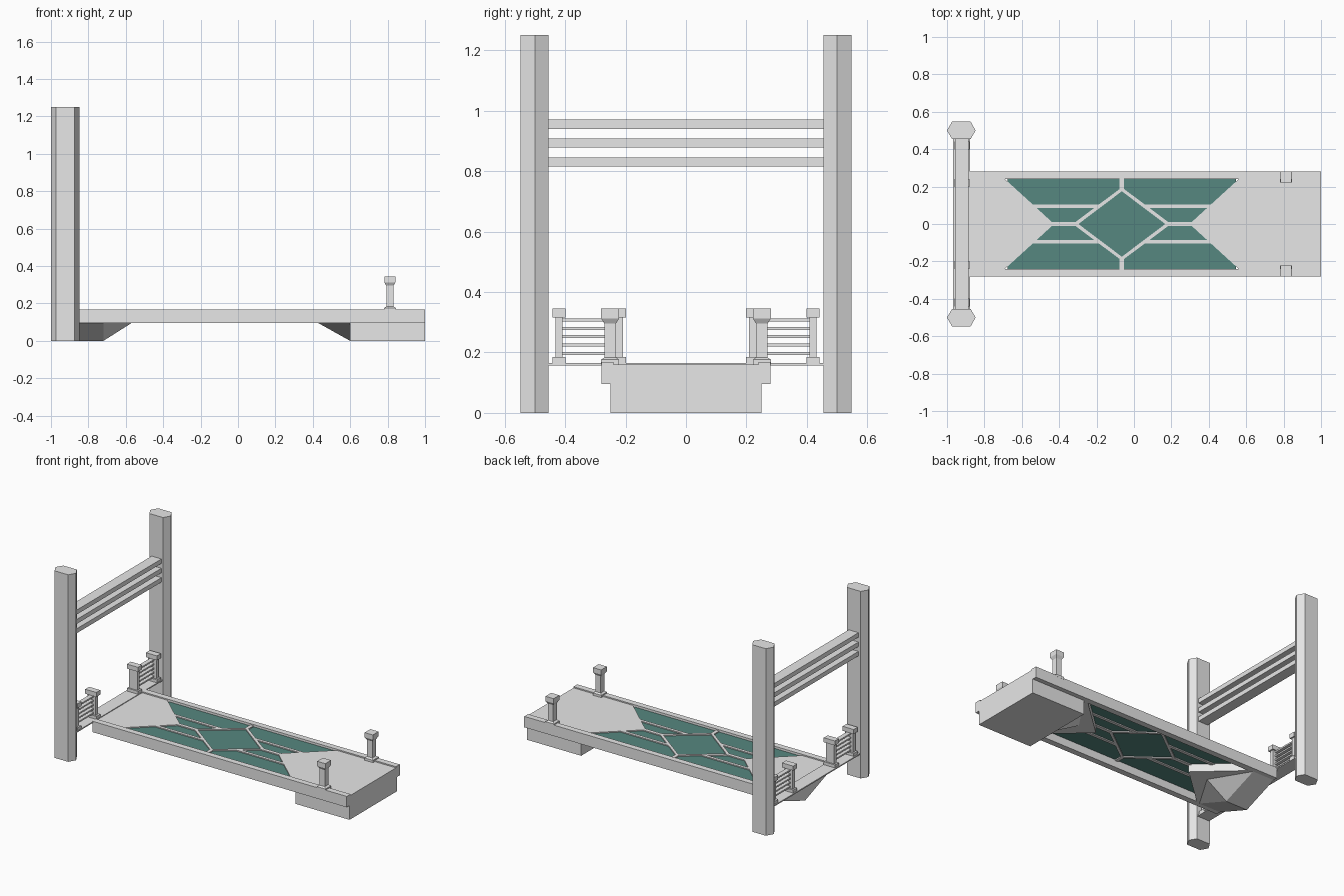
import bpy, bmesh

cube = bpy.data.objects.get("Cube")
if cube:
    bpy.data.objects.remove(cube, do_unlink=True)


def make_material(name, rgb):
    mat = bpy.data.materials.new(name)
    mat.use_nodes = True
    mat.diffuse_color = (*rgb, 1)
    mat.node_tree.nodes["Principled BSDF"].inputs["Base Color"].default_value = (*rgb, 1)
    return mat


STONE = make_material("pale_stone", (0.8, 0.8, 0.8))
GLASS = make_material("teal_glass", (0.093, 0.245, 0.214))


def loft(name, rings, mat=STONE):
    """Skin a stack of matching point rings and cap both ends."""
    bm = bmesh.new()
    loops = [[bm.verts.new(p) for p in ring] for ring in rings]
    for low, high in zip(loops, loops[1:]):
        for i in range(len(low)):
            j = (i + 1) % len(low)
            bm.faces.new((low[i], low[j], high[j], high[i]))
    bm.faces.new(loops[0][::-1])
    bm.faces.new(loops[-1])
    bmesh.ops.recalc_face_normals(bm, faces=bm.faces)
    mesh = bpy.data.meshes.new(name)
    bm.to_mesh(mesh)
    bm.free()
    mesh.materials.append(mat)
    obj = bpy.data.objects.new(name, mesh)
    bpy.context.collection.objects.link(obj)
    return obj


def prism(name, outline, z0, z1, mat=STONE):
    return loft(name, [[(x, y, z) for x, y in outline] for z in (z0, z1)], mat)


def box(name, x0, x1, y0, y1, z0, z1, mat=STONE):
    return prism(name, [(x0, y0), (x1, y0), (x1, y1), (x0, y1)], z0, z1, mat)


def post(name, x, y, profile):
    """Rectangular post from (height, half width x, half width y) steps."""
    loft(name, [[(x + sx * a, y + sy * b, z)
                 for sx, sy in ((-1, -1), (1, -1), (1, 1), (-1, 1))]
                for z, a, b in profile])


TOP = 0.168      # curb height
FLOOR = 0.16     # walking surface
UNDER = 0.095    # underside of deck
MID = -0.065     # centre of the glass pattern
BACK = -0.88     # gate end of deck
SIDES = (("left", 1), ("right", -1))

# Gate: two six-sided pillars and three cross beams
for side, s in (("back", 1), ("front", -1)):
    prism(side + "_pillar",
          [(-1, s * 0.5), (-0.973, s * 0.547), (-0.873, s * 0.547),
           (-0.847, s * 0.5), (-0.873, s * 0.455), (-0.973, s * 0.455)], 0, 1.25)
for i in range(3):
    z = 0.815 + i * 0.0625
    box("gate_beam", -0.957, -0.885, -0.456, 0.456, z, z + 0.03)
box("threshold", -0.968, BACK + 0.003, -0.456, 0.456, 0.157, 0.165)

# Deck: side girders and two pointed end slabs
for side, s in (("back", 1), ("front", -1)):
    box(side + "_girder", BACK, 1, s * 0.24, s * 0.28, UNDER, TOP)
prism("outer_slab", [(1, -0.24), (1, 0.24), (0.56, 0.24), (0.297, 0), (0.56, -0.24)],
      UNDER, FLOOR)
prism("gate_slab", [(BACK, -0.24), (-0.69, -0.24), (-0.427, 0), (-0.69, 0.24), (BACK, 0.24)],
      UNDER, FLOOR)

# Glass floor and its lattice
box("glass_floor", MID - 0.61, MID + 0.61, -0.245, 0.245, 0.147, 0.153, GLASS)
LOW = 0.14
for side, s in SIDES:
    box("centre_strip", MID + s * 0.24, MID + s * 0.40, -0.012, 0.012, LOW, FLOOR)
    for t in (1, -1):
        box("row_strip", MID + s * 0.122, MID + s * 0.50, t * 0.085, t * 0.105, LOW, FLOOR)
        prism("diamond_frame",
              [(MID + s * 0.262, 0), (MID, t * 0.196), (MID, t * 0.175), (MID + s * 0.232, 0)],
              LOW, FLOOR)
for t in (1, -1):
    box("cross_strip", MID - 0.012, MID + 0.012, t * 0.182, t * 0.245, LOW, FLOOR)

# Footing block and the pointed keels beneath the deck
box("footing", 0.6, 1, -0.25, 0.25, 0, UNDER)


def keel(name, x0, x1, tip):
    """V-shaped keel from x0 to x1, rising to the deck at the tip."""
    bm = bmesh.new()
    corners = [(x, y, z) for x in (x0, x1)
               for y, z in ((-0.25, UNDER), (0.25, UNDER), (0, 0))]
    for p in corners + [(tip, 0, UNDER)]:
        bm.verts.new(p)
    bmesh.ops.convex_hull(bm, input=bm.verts)
    bmesh.ops.dissolve_limit(bm, angle_limit=0.01, verts=bm.verts, edges=bm.edges)
    mesh = bpy.data.meshes.new(name)
    bm.to_mesh(mesh)
    bm.free()
    mesh.materials.append(STONE)
    bpy.context.collection.objects.link(bpy.data.objects.new(name, mesh))


keel("gate_keel", BACK, -0.72, -0.57)
keel("footing_keel", 0.7, 0.6, 0.43)

# Posts at the outer end
for side, s in (("back", 1), ("front", -1)):
    post(side + "_end_post", 0.812, s * 0.251,
         [(0.16, 0.032, 0.03), (0.176, 0.032, 0.03), (0.184, 0.019, 0.019),
          (0.295, 0.019, 0.019), (0.313, 0.03, 0.03), (0.345, 0.03, 0.03)])

# Short fences beside the gate
for side, s in (("back", 1), ("front", -1)):
    for y in (0.22, 0.42):
        post(side + "_fence_post", -0.92, s * y,
             [(0.158, 0.041, 0.021), (0.185, 0.041, 0.021), (0.185, 0.03, 0.012),
              (0.315, 0.03, 0.012), (0.315, 0.041, 0.021), (0.345, 0.041, 0.021)])
    for i in range(5):
        z = 0.192 + i * 0.0275
        box(side + "_fence_rail", -0.935, -0.905, s * 0.22, s * 0.42, z, z + 0.01)
